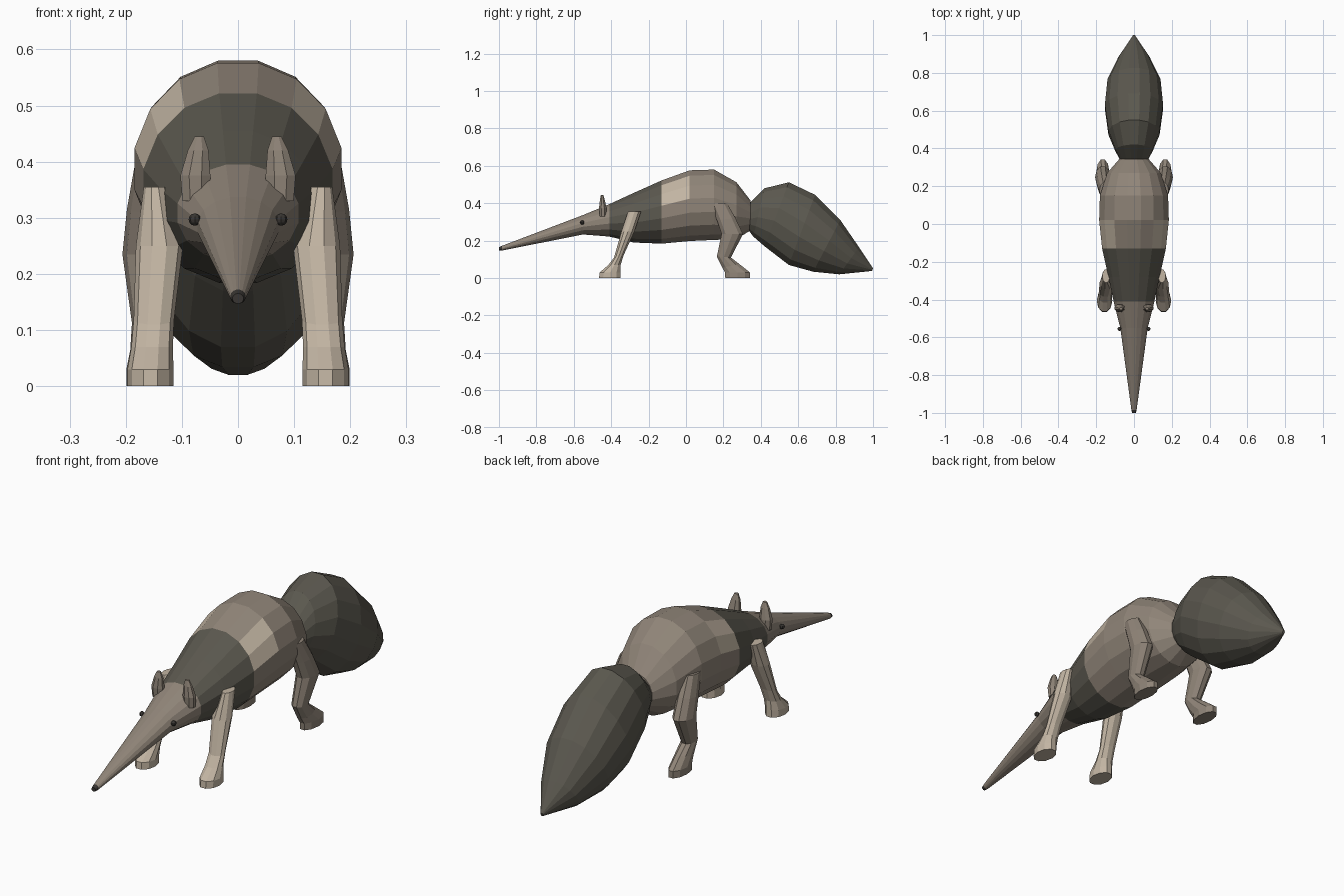
import bpy, bmesh, math

cube = bpy.data.objects.get("Cube")
if cube:
    bpy.data.objects.remove(cube, do_unlink=True)


def material(name, rgb):
    mat = bpy.data.materials.new(name)
    mat.use_nodes = True
    mat.diffuse_color = (*rgb, 1)
    mat.node_tree.nodes["Principled BSDF"].inputs["Base Color"].default_value = (*rgb, 1)
    return mat


BROWN = material("warm brown", (0.28, 0.235, 0.19))
DARK = material("dark fur", (0.105, 0.098, 0.078))
CREAM = material("cream fur", (0.54, 0.46, 0.365))
BLACK = material("nose and eye dark", (0.04, 0.036, 0.032))


def finish(name, bm, mats):
    bmesh.ops.recalc_face_normals(bm, faces=bm.faces)
    mesh = bpy.data.meshes.new(name)
    bm.to_mesh(mesh)
    bm.free()
    for mat in mats:
        mesh.materials.append(mat)
    obj = bpy.data.objects.new(name, mesh)
    bpy.context.collection.objects.link(obj)
    return obj


def loft(name, sections, sides, mats, rule=None, side=1):
    """Skin elliptical rings; a section is (x, y1, z1, y2, z2, half_width),
    with the two points giving opposite ends of the ring in the side plane."""
    bm = bmesh.new()
    rings = []
    flat = 1 / math.cos(math.pi / sides)
    for x, y1, z1, y2, z2, w in sections:
        ring = []
        for k in range(sides):
            a = (k + 0.5) * math.tau / sides
            c = math.cos(a) * flat / 2
            ring.append(bm.verts.new((side * (x + w * math.sin(a)),
                                      (y1 + y2) / 2 + (y1 - y2) * c,
                                      (z1 + z2) / 2 + (z1 - z2) * c)))
        rings.append(ring)
    for i in range(len(rings) - 1):
        for k in range(sides):
            j = (k + 1) % sides
            face = bm.faces.new((rings[i][k], rings[i][j], rings[i + 1][j], rings[i + 1][k]))
            face.material_index = rule(i, k) if rule else 0
    bm.faces.new(rings[0]).material_index = rule(0, 0) if rule else 0
    bm.faces.new(rings[-1])
    return finish(name, bm, mats)


# Body and head in one skin: y, top, bottom, half width
body = [(-1, .165, .147, .010), (-.985, .172, .147, .014), (-.55, .337, .233, .074),
        (-.41, .395, .222, .110), (-.28, .455, .190, .138), (-.13, .522, .184, .172),
        (.02, .576, .198, .188), (.15, .580, .204, .184), (.27, .512, .208, .145),
        (.345, .415, .255, .078)]


def body_colour(i, k):
    if i == 0:
        return 3                                  # nose
    if i in (3, 4):
        return 1                                  # shoulders
    if i == 5 and min(k, 14 - k) in (1, 2):
        return 2                                  # flank patch
    return 0


loft("body", [(0, y, t, y, b, w) for y, t, b, w in body], 16,
     [BROWN, DARK, CREAM, BLACK], body_colour)

# Bushy tail with rings square to its sloping axis
loft("tail", [(0, .345, .405, .335, .255, .075), (0, .42, .48, .36, .222, .100),
              (0, .55, .512, .42, .170, .138), (0, .69, .445, .55, .070, .157),
              (0, .825, .310, .68, .034, .143), (0, .925, .165, .82, .020, .085),
              (0, 1, .052, .995, .038, .006)], 16, [DARK])

front_leg = [(.148, -.31, .355, -.24, .355, .020), (.140, -.345, .25, -.275, .25, .042),
             (.150, -.385, .11, -.332, .125, .036), (.153, -.415, .07, -.350, .07, .037),
             (.156, -.462, .03, -.350, .03, .041), (.156, -.465, 0, -.350, 0, .041)]
hind_leg = [(.155, .13, .40, .22, .40, .028), (.160, .165, .31, .265, .32, .038),
            (.165, .19, .235, .305, .235, .041), (.158, .165, .115, .24, .110, .031),
            (.160, .195, .055, .285, .075, .032), (.165, .208, .03, .342, .03, .034),
            (.165, .21, 0, .342, 0, .034)]
ear = [(.075, -.462, .33, -.425, .33, .026), (.076, -.465, .375, -.425, .375, .029),
       (.071, -.460, .42, -.435, .42, .020), (.069, -.455, .445, -.442, .445, .009)]

for side, label in ((1, "left"), (-1, "right")):
    loft(label + "_front_leg", front_leg, 10, [CREAM], side=side)
    loft(label + "_hind_leg", hind_leg, 10, [BROWN], side=side)
    loft(label + "_ear", ear, 8, [BROWN], side=side)
    # Eye
    bm = bmesh.new()
    bmesh.ops.create_uvsphere(bm, u_segments=8, v_segments=6, radius=.011)
    bmesh.ops.translate(bm, verts=bm.verts, vec=(side * .077, -.555, .297))
    finish(label + "_eye", bm, [BLACK])
